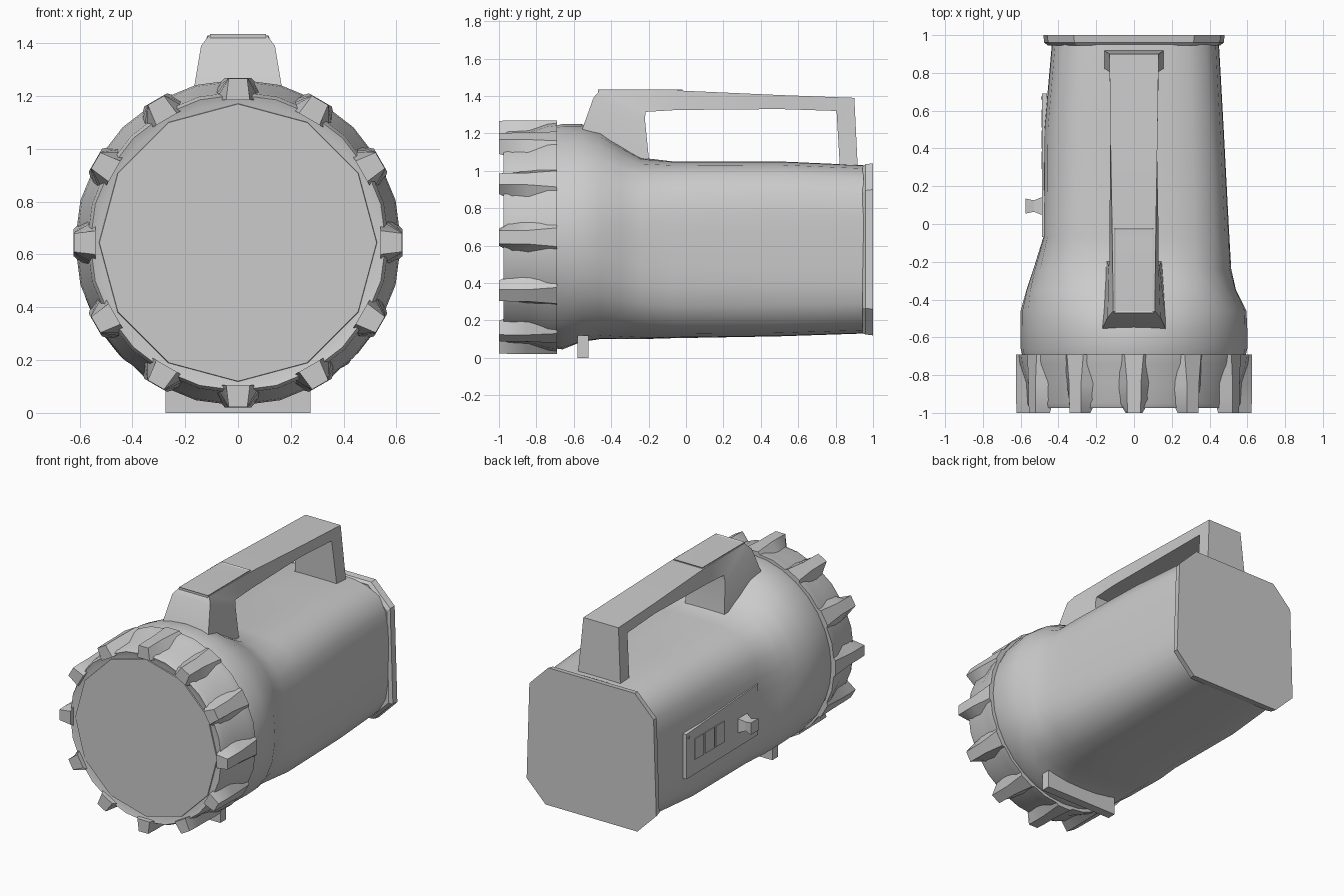
import bpy, bmesh, math
from mathutils import Matrix, Vector

cube = bpy.data.objects.get("Cube")
if cube:
    bpy.data.objects.remove(cube, do_unlink=True)

grey = bpy.data.materials.new("plain grey")
grey.use_nodes = True
grey.diffuse_color = (0.6, 0.6, 0.6, 1)
grey.node_tree.nodes["Principled BSDF"].inputs["Base Color"].default_value = (0.6, 0.6, 0.6, 1)

CENTRE_Z = 0.645


def finish(name, bm, angle=None):
    bmesh.ops.recalc_face_normals(bm, faces=bm.faces)
    mesh = bpy.data.meshes.new(name)
    bm.to_mesh(mesh)
    bm.free()
    mesh.materials.append(grey)
    obj = bpy.data.objects.new(name, mesh)
    bpy.context.collection.objects.link(obj)
    if angle:
        bpy.ops.object.select_all(action='DESELECT')
        obj.select_set(True)
        bpy.context.view_layer.objects.active = obj
        bpy.ops.object.shade_smooth_by_angle(angle=math.radians(angle))
    return obj


def loft(name, loops, angle=None):
    """Skin a row of closed loops and cap both ends."""
    bm = bmesh.new()
    rings = [[bm.verts.new(p) for p in loop] for loop in loops]
    n = len(rings[0])
    for a, b in zip(rings, rings[1:]):
        for i in range(n):
            j = (i + 1) % n
            bm.faces.new((a[i], a[j], b[j], b[i]))
    bm.faces.new(rings[0])
    bm.faces.new(rings[-1])
    return finish(name, bm, angle)


def box(name, lo, hi):
    bm = bmesh.new()
    lo, hi = Vector(lo), Vector(hi)
    bmesh.ops.create_cube(bm, size=1, matrix=Matrix.Translation((lo + hi) / 2)
                          @ Matrix.Diagonal((*(hi - lo), 1)))
    return finish(name, bm)


def section(y, w_right, w_left, z0, z1, upper, lower, n=32):
    """Squared-off oval; a power of two is round, higher is boxier."""
    pts = []
    for i in range(n):
        a = 2 * math.pi * i / n
        c, s = math.cos(a), math.sin(a)
        power = upper if s > 0 else lower
        r = (abs(c) ** power + abs(s) ** power) ** (-1 / power)
        w = w_left if c > 0 else w_right
        pts.append((c * r * w, y, (z0 + z1) / 2 + s * r * (z1 - z0) / 2))
    return pts


def octagon(y, w, top_w, z0, z1, cut):
    h, m = (z1 - z0) / 2, (z1 + z0) / 2
    half = [(top_w - cut, h), (top_w, h - cut), (w, cut - h), (w - cut, -h)]
    corners = half + [(-x, z) for x, z in reversed(half)]
    return [(x, y, m + z) for x, z in corners]


def circle(y, r, n=24):
    return section(y, r, r, CENTRE_Z - r, CENTRE_Z + r, 2, 2, n)


# Housing: round collar running into a boxy body
loft("housing", [section(*s) for s in (
    (-0.70, 0.59, 0.59, 0.05, 1.24, 2, 2),
    (-0.66, 0.60, 0.60, 0.045, 1.25, 2, 2.1),
    (-0.56, 0.60, 0.60, 0.085, 1.25, 2, 2.5),
    (-0.46, 0.60, 0.595, 0.10, 1.22, 2.1, 2.6),
    (-0.35, 0.57, 0.54, 0.10, 1.14, 2.6, 2.8),
    (-0.24, 0.533, 0.515, 0.10, 1.07, 3.3, 3.1),
    (-0.07, 0.48, 0.505, 0.105, 1.05, 4, 3.7),
    (0.50, 0.475, 0.475, 0.115, 1.05, 4.2, 4.2),
    (0.95, 0.435, 0.45, 0.13, 1.03, 4.2, 4.2))], 40)

# Rear cap
loft("rear_cap", [octagon(0.945, 0.455, 0.44, 0.13, 1.02, 0.14),
                  octagon(0.96, 0.475, 0.455, 0.125, 1.035, 0.14),
                  octagon(1.0, 0.48, 0.46, 0.12, 1.04, 0.14)], 25)

# Front ring and lens
loft("front_ring", [circle(y, r) for y, r in (
    (-0.69, 0.618), (-0.74, 0.612), (-0.84, 0.58), (-0.95, 0.572),
    (-0.975, 0.56), (-0.965, 0.53))], 35)
loft("lens", [circle(-0.95, 0.53, 12), circle(-0.972, 0.525, 12)])

# Grip lugs round the ring
for k in range(12):
    turn = Matrix.Translation((0, 0, CENTRE_Z)) @ Matrix.Rotation(k * math.pi / 6, 4, 'Y')
    loops = []
    for y, base, tip, r in ((-1.0, 0.045, 0.035, 0.622), (-0.93, 0.085, 0.036, 0.624),
                            (-0.85, 0.10, 0.036, 0.624), (-0.69, 0.13, 0.05, 0.624)):
        loops.append([turn @ Vector(p) for p in (
            (-base, y, 0.54), (base, y, 0.54), (tip, y, r), (-tip, y, r))])
    loft("grip_lug", loops, 25)

# Handle: outer point, inner point, outer half width, inner half width
loops = []
for oy, oz, iy, iz, ow, iw in (
        (-0.57, 1.18, -0.19, 0.98, 0.175, 0.15),
        (-0.495, 1.39, -0.22, 1.28, 0.14, 0.135),
        (-0.46, 1.43, -0.215, 1.315, 0.11, 0.13),
        (-0.06, 1.43, -0.05, 1.325, 0.115, 0.13),
        (0.50, 1.405, 0.50, 1.33, 0.125, 0.12),
        (0.90, 1.39, 0.805, 1.32, 0.13, 0.13),
        (0.92, 0.98, 0.825, 0.98, 0.16, 0.16)):
    loops.append([(-ow, oy, oz), (ow, oy, oz), (iw, iy, iz), (-iw, iy, iz)])
loft("handle", loops, 30)

# Button set in a frame on the handle
button = box("button", (-0.107, -0.47, 1.42), (0.107, -0.02, 1.435))
bm = bmesh.new()
bm.from_mesh(button.data)
top = max(bm.faces, key=lambda f: f.calc_center_median().z)
bmesh.ops.inset_region(bm, faces=[top], thickness=0.012, depth=-0.005)
bm.to_mesh(button.data)
bm.free()

# Foot under the collar
box("foot", (-0.275, -0.58, 0.0), (0.275, -0.52, 0.12))

# Control panel on the right side, rising a little towards the front
loft("control_panel", [[(x, -0.07, 0.40), (x, 0.69, 0.39), (x, 0.69, 0.69), (x, -0.07, 0.74)]
                       for x in (-0.46, -0.486)])
for k in range(3):
    y = 0.29 + k * 0.11
    box("indicator", (-0.491, y, 0.49), (-0.48, y + 0.095, 0.63))
loft("switch_knob", [[(x, 0.095 + a * h, 0.54 + b * h) for a, b in
                      ((-1, -1), (1, -1), (1, 1), (-1, 1))]
                     for x, h in ((-0.48, 0.05), (-0.53, 0.03), (-0.575, 0.04))])
box("panel_stud", (-0.492, 0.66, 0.655), (-0.48, 0.675, 0.67))
